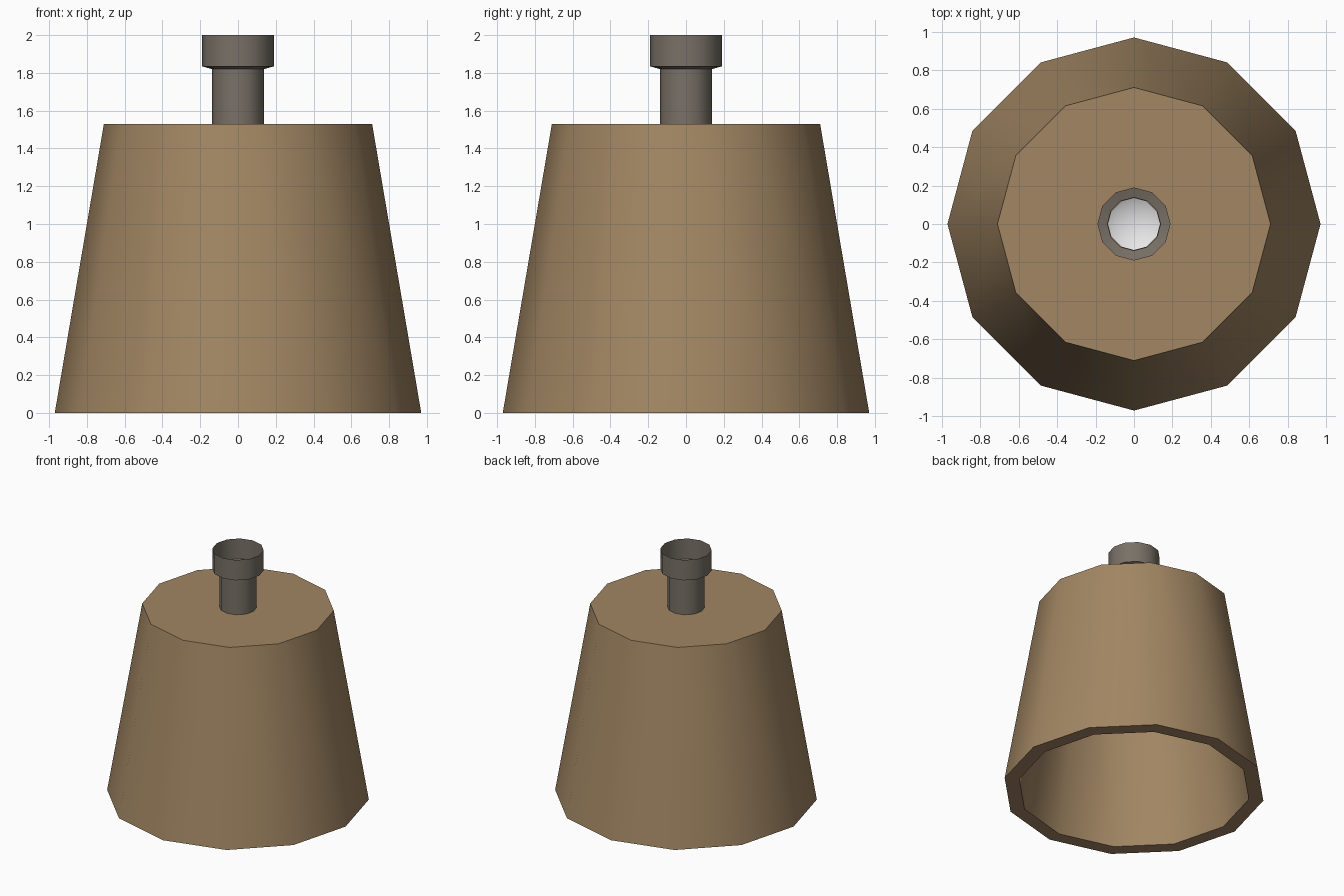
import bpy, bmesh, math

if "Cube" in bpy.data.objects:
    bpy.data.objects.remove(bpy.data.objects["Cube"])

SIDES = 12


def material(name, rgb):
    m = bpy.data.materials.new(name)
    m.diffuse_color = (*rgb, 1.0)
    m.use_nodes = True
    m.node_tree.nodes["Principled BSDF"].inputs["Base Color"].default_value = m.diffuse_color
    return m


def lathe(name, profile, mat, closed=False, sharp=40):
    """Revolve a (radius, z) profile around the z axis; radius 0 makes a pole."""
    bm = bmesh.new()
    rings = []
    for r, z in profile:
        if r == 0:
            rings.append([bm.verts.new((0, 0, z))] * SIDES)
        else:
            rings.append([bm.verts.new((r * math.cos(math.tau * i / SIDES),
                                        r * math.sin(math.tau * i / SIDES), z))
                          for i in range(SIDES)])
    pairs = list(zip(rings, rings[1:]))
    if closed:
        pairs.append((rings[-1], rings[0]))
    for a, b in pairs:
        for i in range(SIDES):
            j = (i + 1) % SIDES
            loop = list(dict.fromkeys((a[i], a[j], b[j], b[i])))
            bm.faces.new(loop).smooth = True
    bmesh.ops.recalc_face_normals(bm, faces=bm.faces)
    mesh = bpy.data.meshes.new(name)
    bm.to_mesh(mesh)
    bm.free()
    mesh.materials.append(mat)
    mesh.set_sharp_from_angle(angle=math.radians(sharp))
    obj = bpy.data.objects.new(name, mesh)
    bpy.context.collection.objects.link(obj)
    return obj


tan = material("tan_shade", (0.36, 0.24, 0.125))
grey = material("warm_grey_metal", (0.19, 0.165, 0.135))
white = material("bulb_white", (0.85, 0.85, 0.85))

# Thick tapered shade, open below, with a hole in the top for the stem
lathe("lamp_shade", [(0.135, 1.53), (0.71, 1.53), (0.97, 0), (0.86, 0),
                     (0.62, 1.43), (0.135, 1.43)], tan, closed=True)

# Hollow stem opening into a cup at the top
lathe("stem_and_cup", [(0.19, 2.0), (0.19, 1.835), (0.138, 1.82),
                       (0.138, 1.36)], grey)

# Hollow bulb hanging from the stem, open at its neck
lathe("light_bulb", [(0.136, 1.38), (0.16, 1.30), (0.24, 1.18), (0.28, 1.04),
                     (0.26, 0.92), (0.19, 0.82), (0.10, 0.77), (0, 0.755)],
      white, sharp=60)
